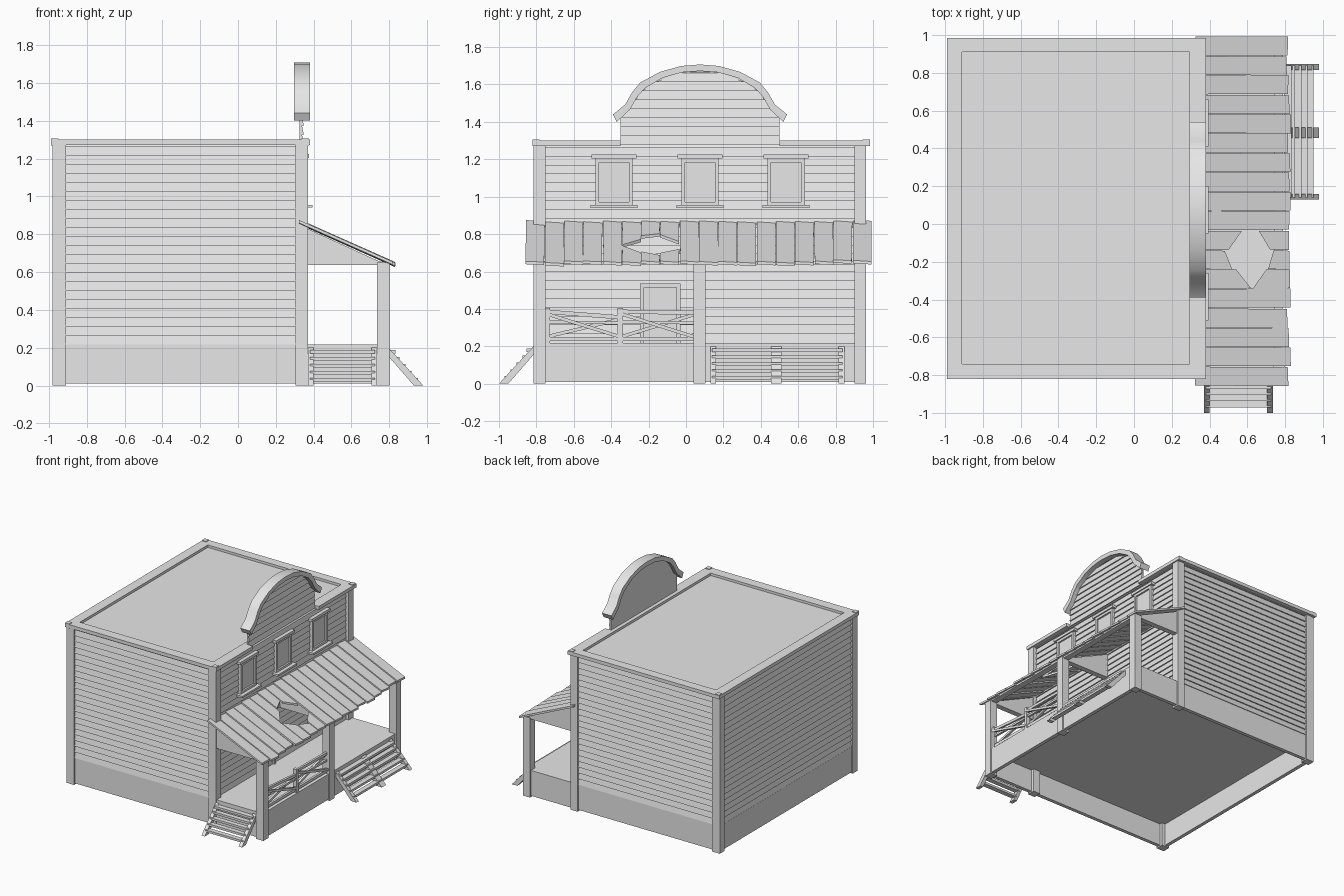
import bpy, bmesh, math, random
from mathutils import Vector

if "Cube" in bpy.data.objects:
    bpy.data.objects.remove(bpy.data.objects["Cube"])

random.seed(4)
GREY = bpy.data.materials.new("weathered grey")
GREY.diffuse_color = (0.8, 0.8, 0.8, 1)
GREY.use_nodes = True
GREY.node_tree.nodes["Principled BSDF"].inputs["Base Color"].default_value = GREY.diffuse_color
CY = 0.075                      # centre line of the facade


def finish(name, bm, smooth=False):
    bmesh.ops.recalc_face_normals(bm, faces=bm.faces)
    me = bpy.data.meshes.new(name)
    bm.to_mesh(me)
    bm.free()
    me.materials.append(GREY)
    ob = bpy.data.objects.new(name, me)
    bpy.context.collection.objects.link(ob)
    if smooth:
        bpy.context.view_layer.objects.active = ob
        ob.select_set(True)
        bpy.ops.object.shade_smooth_by_angle(angle=math.radians(40))
        ob.select_set(False)


def loft(bm, ring_a, ring_b):
    """Solid between two matching rings of points."""
    a = [bm.verts.new(p) for p in ring_a]
    b = [bm.verts.new(p) for p in ring_b]
    bm.faces.new(a)
    bm.faces.new(b[::-1])
    for i in range(len(a)):
        j = (i + 1) % len(a)
        bm.faces.new((a[i], b[i], b[j], a[j]))


def prism(bm, outline, axis, lo, hi):
    """Extrude a 2D outline along x (y,z), y (x,z) or z (x,y)."""
    place = {'x': lambda p, t: (t, p[0], p[1]),
             'y': lambda p, t: (p[0], t, p[1]),
             'z': lambda p, t: (p[0], p[1], t)}[axis]
    loft(bm, [place(p, lo) for p in outline], [place(p, hi) for p in outline])


def box(bm, x0, x1, y0, y1, z0, z1):
    prism(bm, [(x0, y0), (x1, y0), (x1, y1), (x0, y1)], 'z', z0, z1)


def boxes(name, *dims):
    bm = bmesh.new()
    for d in dims:
        box(bm, *d)
    finish(name, bm)


# hollow base with porch deck
boxes("base_skirt",
      (-0.97, 0.79, -0.805, -0.775, 0.01, 0.2), (-0.97, 0.79, 0.92, 0.95, 0.01, 0.2),
      (-0.97, -0.94, -0.775, 0.92, 0.01, 0.2), (0.76, 0.79, -0.775, 0.92, 0.01, 0.2))
boxes("floor_deck", (-0.97, 0.79, -0.805, 0.95, 0.195, 0.217))

# building core and flat roof
boxes("building_core", (-0.957, 0.335, -0.795, 0.942, 0.21, 1.28))

# lapped siding, each board thick at its lower edge
ROW, Z0, ZTOP = 0.0475, 0.2225, 1.28
for name, axis, wall, s, lo, hi in (
        ("siding_front_side", 'x', -0.795, -1, -0.95, 0.33),
        ("siding_back_side", 'x', 0.942, 1, -0.95, 0.33),
        ("siding_rear", 'y', -0.957, -1, -0.79, 0.94),
        ("siding_facade", 'y', 0.335, 1, -0.79, 0.94)):
    bm = bmesh.new()
    z = Z0 - ROW * 0.1
    while z < ZTOP - 0.01:
        t = min(z + ROW, ZTOP)
        prism(bm, [(wall, z), (wall + s * 0.013, z), (wall + s * 0.003, t), (wall, t)], axis, lo, hi)
        z += ROW
    finish(name, bm)

# corner posts, each with a foot and a small head block
bm = bmesh.new()
for x0, x1 in ((-0.98, -0.91), (0.305, 0.37)):
    for y0, y1 in ((-0.815, -0.75), (0.9, 0.963)):
        box(bm, x0, x1, y0, y1, 0, 1.29)
for x0 in (-0.988, 0.337):
    for y0 in (-0.82, 0.945):
        box(bm, x0, x0 + 0.038, y0, y0 + 0.038, 1.27, 1.305)
finish("corner_posts", bm)

# parapet trim, broken where the tall facade rises
boxes("parapet_trim",
      (-0.99, 0.38, -0.82, -0.74, 1.272, 1.3), (-0.99, 0.38, 0.91, 0.985, 1.272, 1.3),
      (-0.99, -0.91, -0.74, 0.91, 1.272, 1.3), (0.295, 0.335, -0.74, 0.91, 1.272, 1.3),
      (0.335, 0.38, -0.74, -0.35, 1.272, 1.3), (0.335, 0.38, 0.5, 0.91, 1.272, 1.3))

# arched false front
outer = [(0.465, 1.44), (0.4, 1.493), (0.364, 1.557), (0.32, 1.61), (0.215, 1.667), (0.1, 1.699), (0, 1.707)]
inner = [(0.445, 1.40), (0.375, 1.465), (0.335, 1.535), (0.295, 1.58), (0.2, 1.636), (0.095, 1.665), (0, 1.672)]


def mirrored(half):
    return [(CY - d, z) for d, z in half] + [(CY + d, z) for d, z in half[-2::-1]]


def half_width(z):
    if z < 1.42:
        return 0.425
    for (d0, a), (d1, b) in zip(inner, inner[1:]):
        if a <= z <= b:
            return d0 + (d1 - d0) * (z - a) / (b - a)
    return 0.0


bm = bmesh.new()
prism(bm, [(CY - 0.425, 1.26), (CY - 0.425, 1.42)] + mirrored(inner[1:])
      + [(CY + 0.425, 1.42), (CY + 0.425, 1.26)], 'x', 0.325, 0.337)
finish("arch_panel", bm)
bm = bmesh.new()
z = 1.28
while z < 1.665:
    t = min(z + ROW, 1.668)
    rings = []
    for h, out in ((z, 0.013), (t, 0.003)):
        w = half_width(h)
        rings.append([(0.335, CY - w, h), (0.335 + out, CY - w, h),
                      (0.335 + out, CY + w, h), (0.335, CY + w, h)])
    loft(bm, *rings)
    z = t
finish("arch_siding", bm)
bm = bmesh.new()
prism(bm, mirrored(outer) + mirrored(inner)[::-1], 'x', 0.295, 0.38)
finish("arch_trim", bm, True)

# upper windows
for i, y in enumerate((-0.385, CY, 0.535)):
    boxes(f"window_frame_{i}",
          (0.335, 0.376, y - 0.12, y + 0.12, 1.203, 1.225), (0.335, 0.395, y - 0.125, y + 0.125, 0.94, 0.955),
          (0.335, 0.366, y - 0.1, y - 0.08, 0.955, 1.203), (0.335, 0.366, y + 0.08, y + 0.1, 0.955, 1.203),
          (0.335, 0.366, y - 0.08, y + 0.08, 1.183, 1.203), (0.335, 0.366, y - 0.08, y + 0.08, 0.955, 0.972))
    boxes(f"window_pane_{i}", (0.335, 0.352, y - 0.08, y + 0.08, 0.97, 1.185))

# entrance door
boxes("door", (0.335, 0.352, -0.225, -0.05, 0.217, 0.515))
boxes("door_frame", (0.335, 0.364, -0.245, -0.225, 0.217, 0.535), (0.335, 0.364, -0.05, -0.03, 0.217, 0.535),
      (0.335, 0.364, -0.225, -0.05, 0.515, 0.535))

# porch posts, beam and gable trusses
POSTS = ((-0.815, -0.75), (0.04, 0.105), (0.9, 0.963))
boxes("porch_posts", *[(0.735, 0.8, a, b, 0, 0.65) for a, b in POSTS])
boxes("porch_beam", (0.74, 0.79, -0.8, 0.95, 0.637, 0.655))
bm = bmesh.new()
for a, b in POSTS:
    prism(bm, [(0.34, 0.637), (0.79, 0.637), (0.34, 0.842)], 'y', a + 0.01, b - 0.01)
finish("porch_trusses", bm)


# awning planks with ragged ends and a broken hole
def slope(x):
    return 0.872 - 0.445 * (x - 0.32)


GAPS = {5: (0.62, 0.54, 0.63, 0.7), 6: (0.52, 0.48, 0.71, 0.74), 7: (0.5, 0.57, 0.72, 0.66)}
N = 18
W = 1.85 / N
bm = bmesh.new()
for i in range(N):
    y0 = -0.855 + i * W
    y1 = y0 + W - 0.003
    lift = random.uniform(0, 0.006)
    skew = random.uniform(-0.004, 0.004)
    end = 0.82 + random.uniform(-0.012, 0.012)
    top = 0.32 + random.uniform(0, 0.02)
    g = GAPS.get(i)
    spans = [(top, top, g[0], g[1]), (g[2], g[3], end, end)] if g else [(top, top, end, end + skew)]
    for a0, a1, b0, b1 in spans:
        rings = [[(x, y + k, slope(x) + lift + t + dz) for t in (0, -0.016)
                  for x, y, dz in (((p, y0, 0.003), (q, y1, -0.003)) if t == 0
                                   else ((q, y1, -0.003), (p, y0, 0.003)))]
                 for p, q, k in ((a0, a1, 0), (b0, b1, skew))]
        loft(bm, *rings)
finish("awning_planks", bm)


# stairs: sloping stringers and open treads
def stairs(name, axis, edge, s, stringers):
    bm = bmesh.new()
    for lo, hi in stringers:
        prism(bm, [(edge + s * d, z) for d, z in ((0, 0.155), (0, 0.2), (0.185, 0), (0.135, 0))], axis, lo, hi)
    for i in range(5):
        z = 0.022 + 0.037 * i
        d = max(0.155 - 0.88 * z, 0.018)
        prism(bm, [(edge + s * (d + u), z + v) for u, v in
                   ((-0.02, 0), (0.02, 0), (0.02, 0.018), (-0.02, 0.018))],
              axis, stringers[0][0] + 0.01, stringers[-1][1] - 0.01)
    finish(name, bm)


stairs("front_stairs", 'y', 0.795, 1, ((0.13, 0.16), (0.455, 0.51), (0.815, 0.848)))
stairs("side_stairs", 'x', -0.815, -1, ((0.37, 0.4), (0.705, 0.735)))

# porch railing, with crossed braces in two bays
bm = bmesh.new()


def bar(y0, z0, y1, z1, x, w=0.011):
    n = Vector((z0 - z1, y1 - y0)).normalized() * w
    prism(bm, [(y0 + n.x, z0 + n.y), (y1 + n.x, z1 + n.y),
               (y1 - n.x, z1 - n.y), (y0 - n.x, z0 - n.y)], 'x', x - 0.009, x + 0.009)


for a, b, sag in ((-0.75, -0.35, 0.025), (-0.35, 0.045, 0.0)):
    bar(a, 0.385, b, 0.38 - sag, 0.768)
    bar(a, 0.33, b, 0.325, 0.768, 0.008)
    bar(a, 0.24, b, 0.24, 0.768)
    bar(a, 0.375, b, 0.25, 0.78, 0.009)
    bar(a, 0.25, b, 0.37 - sag, 0.757, 0.009)
box(bm, 0.752, 0.785, -0.365, -0.338, 0.21, 0.405)
box(bm, 0.752, 0.785, -0.752, -0.728, 0.21, 0.405)
finish("porch_railing", bm)
